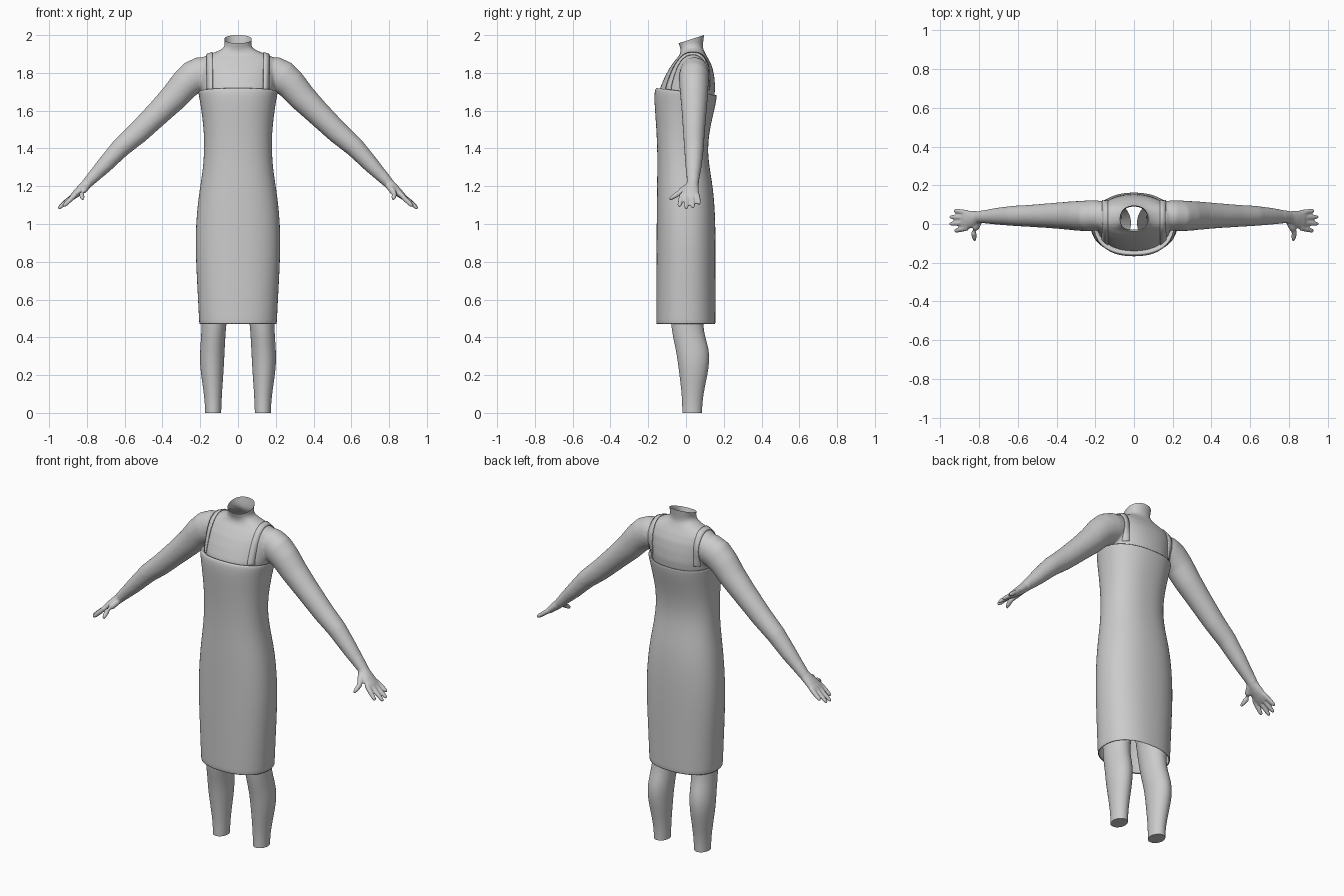
import bpy, bmesh, math
from mathutils import Vector
from mathutils.bvhtree import BVHTree

if "Cube" in bpy.data.objects:
    bpy.data.objects.remove(bpy.data.objects["Cube"])

grey = bpy.data.materials.new("plain grey")
grey.diffuse_color = (0.6, 0.6, 0.6, 1)
grey.use_nodes = True
grey.node_tree.nodes["Principled BSDF"].inputs["Base Color"].default_value = grey.diffuse_color


def loft(bm, rings, caps=(True, True)):
    """Join rings of equal point count into a tube."""
    vs = [[bm.verts.new(p) for p in r] for r in rings]
    n = len(vs[0])
    faces = []
    for a, b in zip(vs, vs[1:]):
        for i in range(n):
            j = (i + 1) % n
            faces.append(bm.faces.new((a[i], a[j], b[j], b[i])))
    if caps[0]:
        faces.append(bm.faces.new(vs[0][::-1]))
    if caps[1]:
        faces.append(bm.faces.new(vs[-1]))
    bmesh.ops.recalc_face_normals(bm, faces=faces)


def section(z, x0, x1, y0, y1, power=2.0, tilt=0.0, n=40):
    """Horizontal rounded ring given by its extents."""
    pts = []
    for i in range(n):
        t = 2 * math.pi * i / n
        c, s = math.cos(t), math.sin(t)
        x = math.copysign(abs(c) ** (2 / power), c) * (x1 - x0) / 2
        y = math.copysign(abs(s) ** (2 / power), s) * (y1 - y0) / 2
        y += (y0 + y1) / 2
        pts.append(((x0 + x1) / 2 + x, y, z + tilt * y))
    return pts


def limb(bm, path, side, n=20):
    """Tube along (x, y, z, thickness, width) points, width lying along y."""
    pts = [Vector((p[0] * side, p[1], p[2])) for p in path]
    rings = []
    for i, p in enumerate(pts):
        t = (pts[min(i + 1, len(pts) - 1)] - pts[max(i - 1, 0)]).normalized()
        ref = Vector((0, 1, 0)) if abs(t.y) < 0.8 else Vector((1, 0, 0))
        w = (ref - t * ref.dot(t)).normalized()
        u = t.cross(w)
        a, b = path[i][3:]
        rings.append([p + u * a * math.cos(k * 2 * math.pi / n)
                      + w * b * math.sin(k * 2 * math.pi / n) for k in range(n)])
    loft(bm, rings)


def finish(bm, name, subsurf=0):
    me = bpy.data.meshes.new(name)
    bm.to_mesh(me)
    bm.free()
    me.materials.append(grey)
    for p in me.polygons:
        p.use_smooth = True
    ob = bpy.data.objects.new(name, me)
    bpy.context.collection.objects.link(ob)
    if subsurf:
        m = ob.modifiers.new("smooth", "SUBSURF")
        m.levels = m.render_levels = subsurf
    return ob


# Upper body: torso, neck, arms and hands fused into one skin
bm = bmesh.new()
torso = [(1.60, .17, -.14, .13), (1.66, .185, -.145, .148), (1.72, .195, -.138, .155),
         (1.78, .20, -.112, .15), (1.83, .205, -.085, .14), (1.87, .20, -.055, .122),
         (1.893, .17, -.035, .108), (1.912, .115, -.028, .098), (1.93, .08, -.03, .09),
         (1.95, .069, -.038, .09), (2.0, .077, -.048, .096), (2.06, .082, -.055, .105)]
loft(bm, [section(z, -w, w, f, b, 2.2) for z, w, f, b in torso])

arm = [(.10, .05, 1.825, .06, .06), (.19, .045, 1.80, .088, .078), (.235, .042, 1.778, .09, .08),
       (.28, .042, 1.74, .082, .078), (.34, .043, 1.67, .075, .073), (.42, .043, 1.59, .067, .066),
       (.53, .042, 1.483, .06, .058), (.62, .042, 1.405, .053, .053), (.71, .04, 1.308, .043, .044),
       (.80, .036, 1.213, .028, .031)]
palm = [(.785, .036, 1.23, .028, .03), (.805, .034, 1.208, .027, .032), (.835, .026, 1.18, .024, .043),
        (.87, .02, 1.149, .018, .051), (.888, .02, 1.132, .012, .048)]
fingers = [(-.021, .926, -.036, 1.092), (.007, .952, .001, 1.081),
           (.034, .95, .036, 1.086), (.059, .93, .069, 1.105)]
thumb = [(.80, .015, 1.20, .018, .018), (.818, -.02, 1.177, .018, .018), (.828, -.045, 1.158, .014, .014),
         (.825, -.07, 1.142, .012, .012), (.822, -.087, 1.131, .007, .007)]
for side in (-1, 1):
    limb(bm, arm, side)
    limb(bm, palm, side)
    limb(bm, thumb, side)
    for y0, x1, y1, z1 in fingers:
        path = []
        for t, r in ((0, .013), (.4, .0135), (.75, .012), (.93, .0095), (1, .005)):
            path.append((.86 + (x1 - .86) * t, y0 + (y1 - y0) * t, 1.157 + (z1 - 1.157) * t, r, r))
        limb(bm, path, side, 12)

raw = finish(bm, "raw_body")
m = raw.modifiers.new("fuse", "REMESH")
m.mode = 'VOXEL'
m.voxel_size = 0.0055
fused = raw.evaluated_get(bpy.context.evaluated_depsgraph_get()).to_mesh()
bm = bmesh.new()
bm.from_mesh(fused)
raw.evaluated_get(bpy.context.evaluated_depsgraph_get()).to_mesh_clear()
bpy.data.objects.remove(raw)

# Soften the joints and arms, lightly smooth the hands
trunk = [v for v in bm.verts if abs(v.co.x) < .78]
for k in range(14):
    bmesh.ops.smooth_vert(bm, verts=trunk, factor=.5, use_axis_x=True, use_axis_y=True, use_axis_z=True)
for k in range(2):
    bmesh.ops.smooth_vert(bm, verts=bm.verts[:], factor=.4, use_axis_x=True, use_axis_y=True, use_axis_z=True)

# Open the neck on a slanted plane and open the waist under the dress
bmesh.ops.bisect_plane(bm, geom=bm.verts[:] + bm.edges[:] + bm.faces[:], plane_co=(0, .095, 2.0),
                       plane_no=(0, -.045, .14), clear_outer=True)
low = [f for f in bm.faces if f.calc_center_median().z < 1.62 and abs(f.calc_center_median().x) < .21]
bmesh.ops.delete(bm, geom=low, context='FACES')
tree = BVHTree.FromBMesh(bm)
finish(bm, "upper_body")

# Dress: open tube with a thin neckline lip and an inward hem
bm = bmesh.new()
dress = [(.475, .199, -.152, .150, 0), (.47, .205, -.157, .155, 0), (.475, .206, -.158, .156, 0),
         (.62, .213, -.158, .156, 0), (.78, .222, -.157, .157, 0), (.92, .226, -.156, .157, 0),
         (1.06, .219, -.155, .154, 0), (1.18, .204, -.154, .145, 0), (1.28, .187, -.152, .128, 0),
         (1.38, .179, -.152, .114, 0), (1.48, .180, -.156, .122, 0), (1.57, .190, -.162, .142, 0),
         (1.64, .200, -.168, .157, -.05), (1.685, .209, -.167, .162, -.1),
         (1.70, .210, -.160, .163, -.12), (1.703, .206, -.153, .159, -.12), (1.69, .19, -.135, .148, -.12)]
loft(bm, [section(z, -w, w, f, b, 2.3, t) for z, w, f, b, t in dress], (False, False))
finish(bm, "dress", 1)

# Shoulder straps laid over the skin from chest to back
for side, name in ((-1, "right_strap"), (1, "left_strap")):
    bm = bmesh.new()
    rows = []
    for i in range(49):
        t = math.pi * i / 48
        out = Vector((0, -math.cos(t), math.sin(t)))
        row = []
        for x in (.135, .15, .165):
            base = Vector((x * side, .03, 1.71))
            hit = tree.ray_cast(base + out * .5, -out)[0]
            if hit:
                row.append(bm.verts.new(hit + out * .004))
        if len(row) == 3:
            rows.append(row)
    for a, b in zip(rows, rows[1:]):
        for k in (0, 1):
            bm.faces.new((a[k], a[k + 1], b[k + 1], b[k]))
    bmesh.ops.recalc_face_normals(bm, faces=bm.faces[:])
    ob = finish(bm, name)
    s = ob.modifiers.new("thickness", "SOLIDIFY")
    s.thickness = .006
    s.offset = 0

# Legs: ankles capped, thighs ending inside the dress
leg = [(0, .089, .174, -.02, .085), (.06, .087, .176, -.02, .087), (.13, .083, .185, -.026, .098),
       (.21, .077, .197, -.036, .116), (.28, .073, .203, -.045, .125), (.34, .070, .200, -.055, .121),
       (.40, .067, .196, -.069, .102), (.47, .062, .192, -.080, .088), (.60, .045, .195, -.092, .096),
       (.80, .015, .200, -.10, .11)]
for side, name in ((-1, "right_leg"), (1, "left_leg")):
    bm = bmesh.new()
    loft(bm, [section(z, *sorted((a * side, b * side)), f, k, 2.0, 0, 32) for z, a, b, f, k in leg],
         (False, False))
    finish(bm, name, 1)
    # flat ankle end
    bm = bmesh.new()
    bm.faces.new([bm.verts.new(p) for p in section(0, *sorted((.089 * side, .174 * side)), -.02, .085, 2, 0, 32)][::-1])
    finish(bm, name.replace("leg", "ankle_end"))
